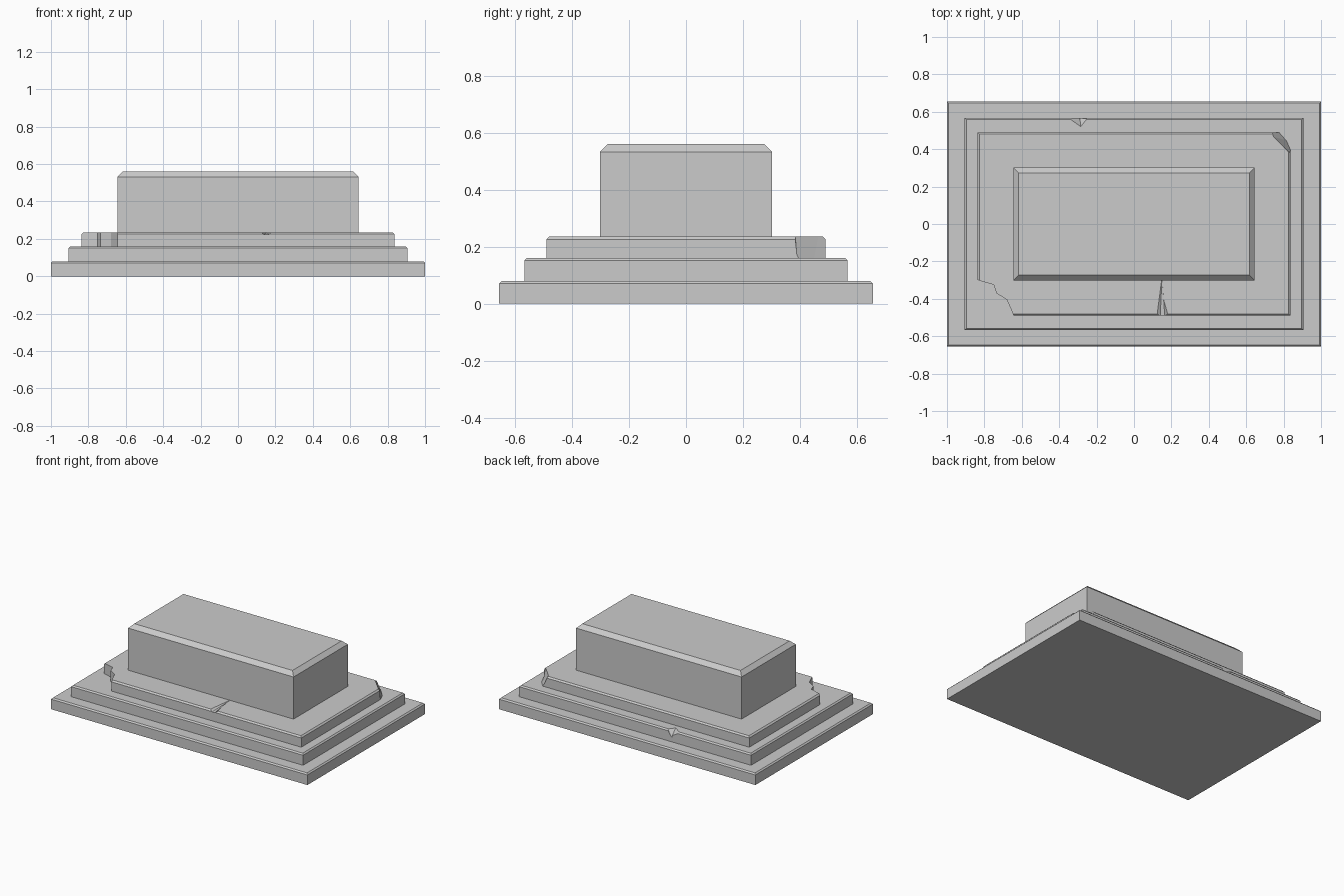
import bpy
import bmesh

if "Cube" in bpy.data.objects:
    bpy.data.objects.remove(bpy.data.objects["Cube"], do_unlink=True)

stone = bpy.data.materials.new("grey stone")
stone.use_nodes = True
GREY = (0.6, 0.6, 0.6, 1)
stone.diffuse_color = GREY
stone.node_tree.nodes["Principled BSDF"].inputs["Base Color"].default_value = GREY


def loft(name, rings):
    """Closed solid through rings of equal point count."""
    bm = bmesh.new()
    loops = [[bm.verts.new(p) for p in ring] for ring in rings]
    n = len(loops[0])
    for low, high in zip(loops, loops[1:]):
        for i in range(n):
            j = (i + 1) % n
            bm.faces.new((low[i], low[j], high[j], high[i]))
    bm.faces.new(loops[0][::-1])
    bm.faces.new(loops[-1])
    bmesh.ops.recalc_face_normals(bm, faces=bm.faces)
    mesh = bpy.data.meshes.new(name)
    bm.to_mesh(mesh)
    bm.free()
    mesh.materials.append(stone)
    obj = bpy.data.objects.new(name, mesh)
    bpy.context.collection.objects.link(obj)
    return obj


def flat(points, z):
    return [(x, y, z) for x, y in points]


def slab(name, hx, hy, z0, z1, chamfer):
    """Rectangular block with a chamfered top edge."""
    def rect(d, z):
        x, y = hx - d, hy - d
        return flat([(-x, -y), (x, -y), (x, y), (-x, y)], z)
    return loft(name, [rect(0, z0), rect(0, z1 - chamfer), rect(chamfer, z1)])


def carve(target, name, rings):
    """Cut a lofted shape out of the target and remove the cutter."""
    cutter = loft(name, rings)
    cutter.hide_render = True
    mod = target.modifiers.new(name, "BOOLEAN")
    mod.operation = "DIFFERENCE"
    mod.solver = "EXACT"
    mod.object = cutter
    bpy.context.view_layer.objects.active = target
    bpy.ops.object.modifier_apply(modifier=mod.name)
    bpy.data.objects.remove(cutter, do_unlink=True)


# Stepped plinth and the block on top
slab("bottom_step", 1.0, 0.655, 0, 0.08, 0.009)
middle = slab("middle_step", 0.905, 0.567, 0.08, 0.16, 0.009)
upper = slab("upper_step", 0.837, 0.49, 0.16, 0.235, 0.01)
slab("top_block", 0.645, 0.302, 0.235, 0.56, 0.028)

# Jagged missing corner at the front
broken = [(-0.9, -0.29), (-0.835, -0.3), (-0.75, -0.325), (-0.735, -0.37),
          (-0.68, -0.405), (-0.645, -0.485), (-0.64, -0.55), (-0.9, -0.55)]
carve(upper, "broken_corner", [flat(broken, 0.1), flat(broken, 0.3)])

# Slanted chip on the opposite corner
chip_low = [(0.77, 0.5), (0.815, 0.448), (0.84, 0.39), (0.9, 0.39), (0.9, 0.55), (0.77, 0.55)]
chip_high = [(0.73, 0.5), (0.745, 0.465), (0.825, 0.383), (0.9, 0.38), (0.9, 0.55), (0.73, 0.55)]
carve(upper, "corner_chip", [flat(chip_low, 0.155), flat(chip_high, 0.24)])

# Shallow groove running in from the front edge
carve(upper, "front_groove", [
    [(0.149, -0.3, 0.234), (0.14, -0.5, 0.222), (0.165, -0.5, 0.222), (0.151, -0.3, 0.234)],
    [(0.148, -0.3, 0.25), (0.1, -0.5, 0.25), (0.21, -0.5, 0.25), (0.152, -0.3, 0.25)]])

# Small nick on the back edge of the middle step
carve(middle, "back_nick", [
    [(-0.29, 0.566, 0.115), (-0.28, 0.566, 0.115), (-0.28, 0.58, 0.115), (-0.29, 0.58, 0.115)],
    [(-0.285, 0.518, 0.162), (-0.25, 0.562, 0.162), (-0.25, 0.58, 0.162), (-0.35, 0.565, 0.162)]])
